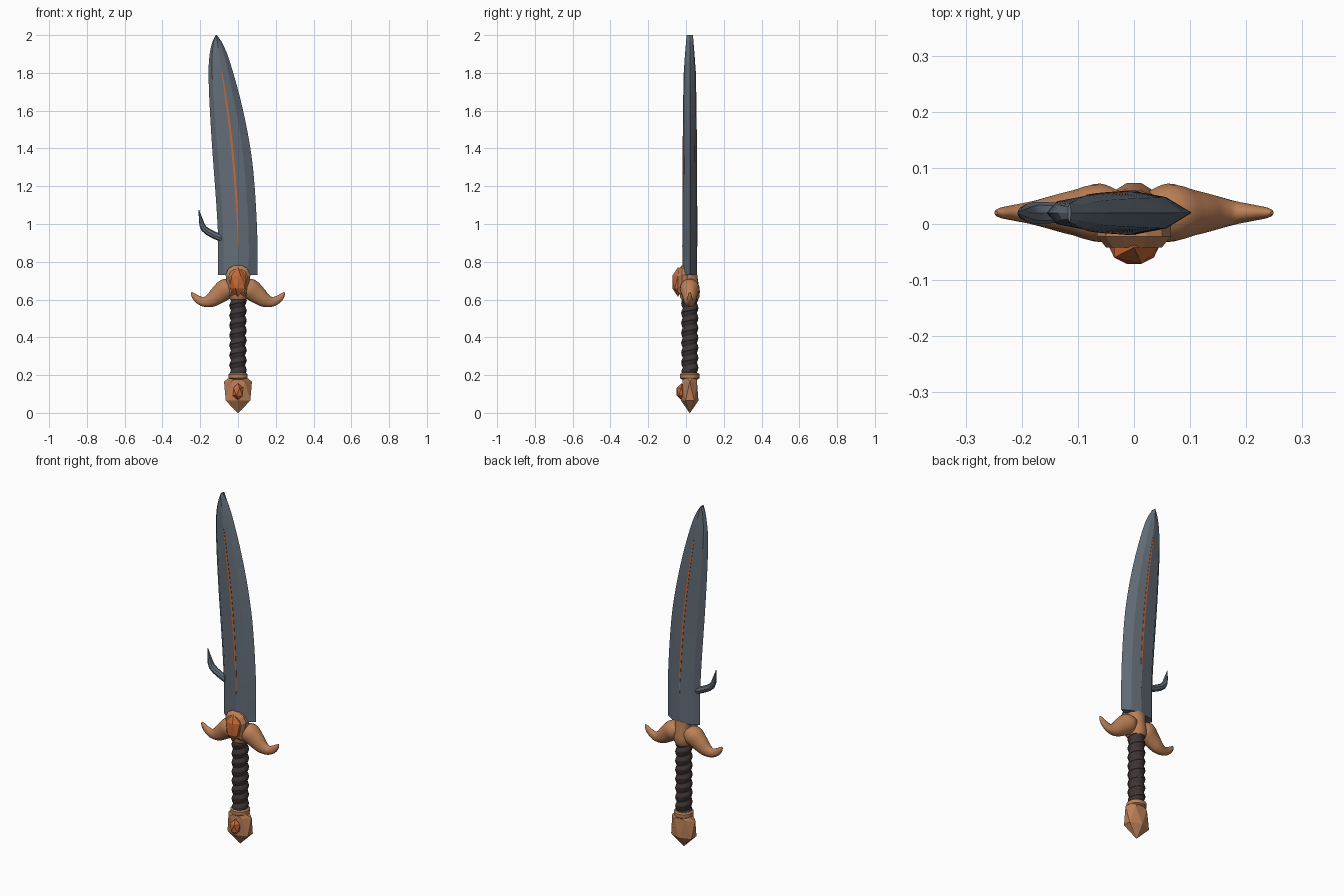
import bpy, bmesh, math
from mathutils import Vector

cube = bpy.data.objects.get("Cube")
if cube:
    bpy.data.objects.remove(cube, do_unlink=True)

YC = 0.02  # depth of the weapon's mid plane


def material(name, rgb):
    m = bpy.data.materials.new(name)
    m.use_nodes = True
    m.diffuse_color = (*rgb, 1)
    m.node_tree.nodes["Principled BSDF"].inputs["Base Color"].default_value = (*rgb, 1)
    return m


STEEL = material("blue grey steel", (0.125, 0.152, 0.185))
COPPER = material("copper", (0.50, 0.215, 0.095))
GEM = material("orange gem", (0.58, 0.14, 0.035))
LEATHER = material("dark leather", (0.05, 0.036, 0.037))
THREAD = material("reddish thread", (0.13, 0.065, 0.055))


def finish(name, bm, mat, smooth=None):
    bmesh.ops.recalc_face_normals(bm, faces=bm.faces[:])
    me = bpy.data.meshes.new(name)
    bm.to_mesh(me)
    bm.free()
    me.materials.append(mat)
    ob = bpy.data.objects.new(name, me)
    bpy.context.collection.objects.link(ob)
    if smooth:
        bpy.ops.object.select_all(action='DESELECT')
        ob.select_set(True)
        bpy.context.view_layer.objects.active = ob
        bpy.ops.object.shade_smooth_by_angle(angle=math.radians(smooth))
    return ob


def loft(name, loops, mat, smooth=None, triangles=False):
    """Skin a list of closed loops and cap both ends."""
    bm = bmesh.new()
    rows = [[bm.verts.new(p) for p in loop] for loop in loops]
    n = len(rows[0])
    for a, b in zip(rows, rows[1:]):
        for i in range(n):
            j = (i + 1) % n
            if triangles:
                bm.faces.new((a[i], a[j], b[i]))
                bm.faces.new((a[j], b[j], b[i]))
            else:
                bm.faces.new((a[i], a[j], b[j], b[i]))
    bm.faces.new(rows[0])
    bm.faces.new(rows[-1])
    return finish(name, bm, mat, smooth)


def lathe(name, rings, sides, mat, smooth=None, twist=0, triangles=False):
    """Rings are (z, x radius, y radius)."""
    loops = []
    for k, (z, rx, ry) in enumerate(rings):
        angles = [(i + 0.5 + k * twist) * math.tau / sides for i in range(sides)]
        loops.append([(rx * math.cos(a), YC + ry * math.sin(a), z) for a in angles])
    return loft(name, loops, mat, smooth, triangles)


def curve_at(points, t):
    """Smooth interpolation of (t, value) pairs."""
    t = min(max(t, points[0][0]), points[-1][0])
    last = len(points) - 1
    i = next(k for k in range(last) if t <= points[k + 1][0])

    def slope(k):
        lo, hi = points[max(k - 1, 0)], points[min(k + 1, last)]
        return (hi[1] - lo[1]) / (hi[0] - lo[0])
    (t0, v0), (t1, v1) = points[i], points[i + 1]
    h = t1 - t0
    s = (t - t0) / h
    return ((2*s**3 - 3*s*s + 1) * v0 + (s**3 - 2*s*s + s) * h * slope(i)
            + (3*s*s - 2*s**3) * v1 + (s**3 - s*s) * h * slope(i + 1))


def sweep(name, stations, sides, steps, mat, side=1, smooth=None):
    """Stations are (x, z, radius in plane, radius in depth)."""
    tables = [list(enumerate(col)) for col in zip(*stations)]
    total = (len(stations) - 1) * steps
    samples = [[curve_at(tb, k / steps) for tb in tables] for k in range(total + 1)]
    loops = []
    for k, (x, z, r, d) in enumerate(samples):
        a, b = samples[max(k - 1, 0)], samples[min(k + 1, total)]
        t = Vector((b[0] - a[0], b[1] - a[1])).normalized()
        loop = []
        for i in range(sides):
            c, s = math.cos(i * math.tau / sides), math.sin(i * math.tau / sides)
            loop.append((side * (x - t.y * r * c), YC + d * s, z + t.x * r * c))
        loops.append(loop)
    return loft(name, loops, mat, smooth)


# Blade: back edge, cutting edge, ridge and half thickness along its height
BACK = [(0.73, -0.105), (0.97, -0.107), (1.5, -0.143), (1.79, -0.156), (1.9, -0.150),
        (1.97, -0.134), (2.0, -0.118)]
EDGE = [(0.73, 0.103), (0.97, 0.101), (1.29, 0.08), (1.5, 0.048), (1.71, 0.0),
        (1.9, -0.057), (1.97, -0.09), (2.0, -0.112)]
RIDGE = [(0.73, 0.0), (0.95, 0.0), (1.235, -0.016), (1.5, -0.042), (1.81, -0.085), (2.0, -0.115)]
THICK = [(0.73, 0.039), (1.2, 0.038), (1.8, 0.031), (2.0, 0.017)]

blade_loops = []
for k in range(41):
    z = 0.73 + 1.27 * k / 40
    b, e, m, h = (curve_at(c, z) for c in (BACK, EDGE, RIDGE, THICK))
    lb, rb = b + (m - b) * 0.26, e + (m - e) * 0.45
    section = [(b, 0), (lb, -0.65*h), (m, -h), (rb, -0.72*h), (e, 0),
               (rb, 0.72*h), (m, h), (lb, 0.65*h)]
    blade_loops.append([(x, YC + y, z) for x, y in section])
loft("blade", blade_loops, STEEL, smooth=12)

# Thin inlay running along the ridge on both faces
for label, sgn in (("front", -1), ("back", 1)):
    loops = []
    for k in range(31):
        z = 0.88 + 0.93 * k / 30
        w = 0.001 + 0.0045 * math.sin(math.pi * k / 30) ** 0.5
        m, h = curve_at(RIDGE, z), curve_at(THICK, z)
        loops.append([(m + dx, YC + sgn * (h + dy), z)
                      for dx, dy in ((-w, -0.004), (w, -0.004), (w, 0.001), (-w, 0.001))])
    loft(label + "_blade_inlay", loops, GEM)

# Hooked barb on the back edge
sweep("blade_barb", [(-0.08, 0.922, 0.019, 0.018), (-0.13, 0.943, 0.019, 0.018),
                     (-0.18, 0.975, 0.017, 0.019), (-0.196, 1.02, 0.011, 0.012),
                     (-0.207, 1.075, 0.001, 0.002)], 8, 2, STEEL, smooth=40)

# Curved guard horns
HORN = [(0.02, 0.672, 0.03, 0.036), (0.06, 0.658, 0.054, 0.052), (0.1, 0.628, 0.049, 0.042),
        (0.14, 0.598, 0.038, 0.032), (0.18, 0.588, 0.026, 0.021), (0.215, 0.603, 0.02, 0.014),
        (0.237, 0.625, 0.012, 0.009), (0.246, 0.638, 0.003, 0.003)]
for label, side in (("left", 1), ("right", -1)):
    sweep(label + "_guard_horn", HORN, 20, 4, COPPER, side, smooth=40)

# Guard centre and the setting behind the large gem
lathe("guard_collar", [(0.6, 0.044, 0.047), (0.615, 0.05, 0.054), (0.645, 0.05, 0.055),
                       (0.69, 0.044, 0.047), (0.735, 0.055, 0.04)], 12, COPPER, smooth=35)
setting = [(-0.045, 0.62), (0.045, 0.62), (0.066, 0.73), (0.05, 0.765), (0.022, 0.78),
           (-0.022, 0.78), (-0.05, 0.765), (-0.066, 0.73)]
loft("gem_setting", [[(x * s, y, 0.7 + (z - 0.7) * s) for x, z in setting]
                     for y, s in ((0.01, 1), (-0.022, 1), (-0.042, 0.75))], COPPER)


# Faceted gems
def gem(name, y, z, size):
    bm = bmesh.new()
    bmesh.ops.create_icosphere(bm, subdivisions=1, radius=1)
    for v in bm.verts:
        v.co = Vector((v.co.x * size[0], y + v.co.y * size[1], z + v.co.z * size[2]))
    finish(name, bm, GEM)


gem("guard_gem", -0.042, 0.693, (0.049, 0.034, 0.078))
gem("pommel_gem", -0.024, 0.112, (0.033, 0.03, 0.045))

# Grip with spiral leather wrapping
TURNS, LOW, HIGH = 8, 0.2, 0.62
grip_loops = []
for k in range(129):
    f = k / 128
    loop = []
    for i in range(24):
        a = i * math.tau / 24
        r = 0.037 + 0.008 * abs(math.sin(math.pi * (f * TURNS - i / 24)))
        loop.append((r * math.cos(a), YC + r * math.sin(a), LOW + (HIGH - LOW) * f))
    grip_loops.append(loop)
loft("grip", grip_loops, LEATHER, smooth=50)

# Thin thread following the crest of the wrapping
thread_loops = []
for k in range(TURNS * 24 - 11):
    a = k * math.tau / 24
    z = LOW + (HIGH - LOW) * (k / 24 + 0.5) / TURNS
    thread_loops.append([((0.045 + dr) * math.cos(a), YC + (0.045 + dr) * math.sin(a), z + dz)
                         for dr, dz in ((-0.003, -0.003), (0.002, 0), (-0.003, 0.003))])
loft("grip_thread", thread_loops, THREAD, smooth=60)

# Pommel ring and faceted pommel
lathe("pommel_ring", [(0.178, 0.044, 0.044), (0.184, 0.052, 0.052), (0.204, 0.052, 0.052),
                      (0.211, 0.044, 0.044)], 24, COPPER, smooth=40)
lathe("pommel", [(0.19, 0.05, 0.038), (0.165, 0.074, 0.044), (0.065, 0.075, 0.046),
                 (0.0, 0.002, 0.002)], 6, COPPER, twist=0.5, triangles=True)
